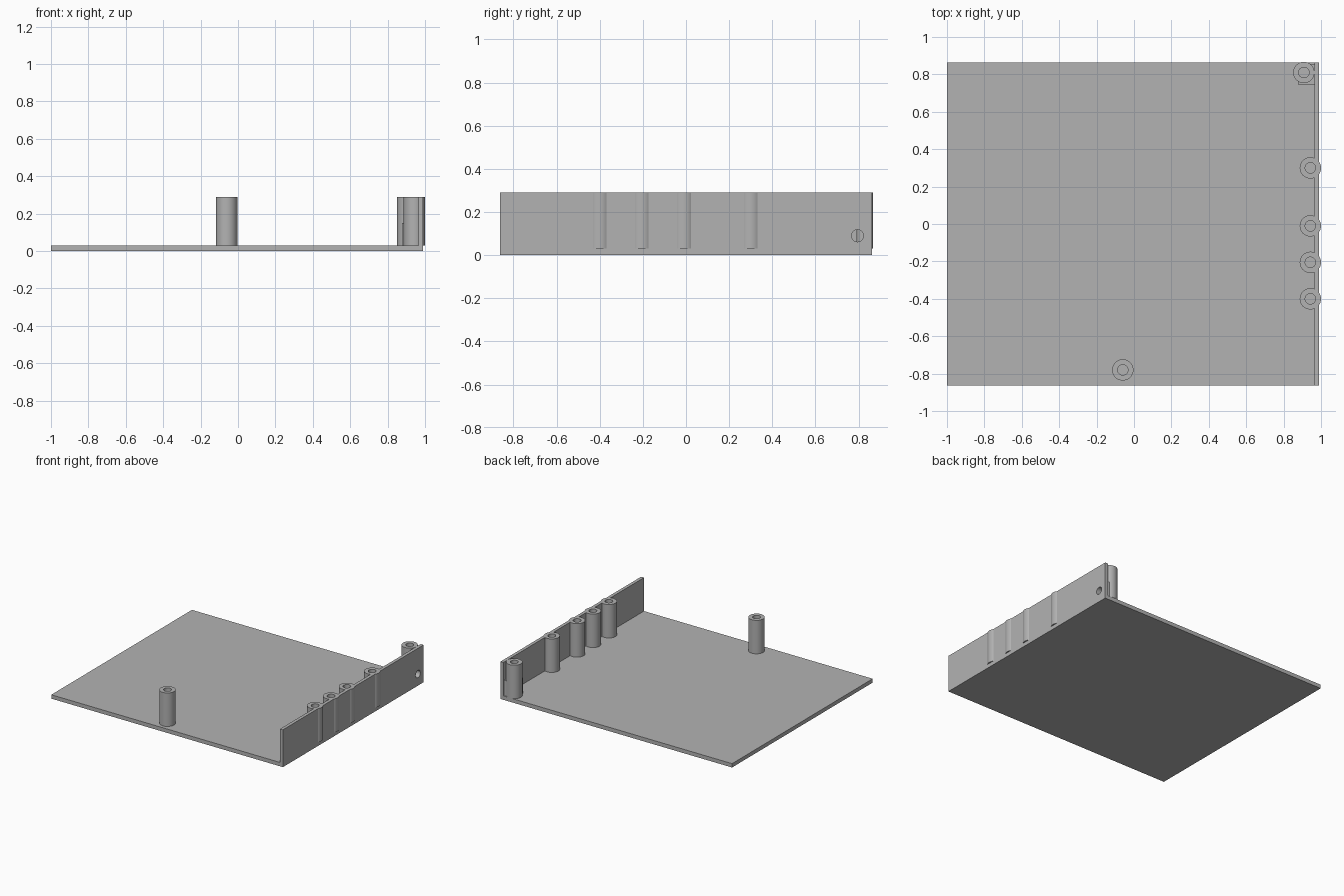
import bpy, bmesh
from mathutils import Matrix, Vector

default = bpy.data.objects.get("Cube")
if default:
    bpy.data.objects.remove(default)

FLOOR, TOP = 0.03, 0.29
POST_R, BORE_R = 0.057, 0.028
WALL_POSTS = [(0.943, y) for y in (0.30, -0.01, -0.205, -0.40)]
CORNER = (0.908, 0.81)
FREE = (-0.06, -0.78)

grey = bpy.data.materials.new("plain grey")
grey.use_nodes = True
colour = (0.45, 0.45, 0.45, 1)
grey.diffuse_color = colour
grey.node_tree.nodes["Principled BSDF"].inputs["Base Color"].default_value = colour


def finish(name, bm):
    bmesh.ops.recalc_face_normals(bm, faces=bm.faces)
    mesh = bpy.data.meshes.new(name)
    bm.to_mesh(mesh)
    bm.free()
    mesh.materials.append(grey)
    obj = bpy.data.objects.new(name, mesh)
    bpy.context.collection.objects.link(obj)
    return obj


def extrude(name, points, offset):
    bm = bmesh.new()
    face = bm.faces.new([bm.verts.new(p) for p in points])
    result = bmesh.ops.extrude_face_region(bm, geom=[face], use_keep_orig=True)
    verts = [v for v in result["geom"] if isinstance(v, bmesh.types.BMVert)]
    bmesh.ops.translate(bm, verts=verts, vec=offset)
    return finish(name, bm)


def cylinder(name, start, end, radius):
    start, end = Vector(start), Vector(end)
    axis = end - start
    turn = axis.to_track_quat("Z", "Y").to_matrix().to_4x4()
    bm = bmesh.new()
    bmesh.ops.create_cone(bm, cap_ends=True, segments=48, radius1=radius, radius2=radius,
                          depth=axis.length, matrix=Matrix.Translation((start + end) / 2) @ turn)
    return finish(name, bm)


def cut(obj, cutter):
    cutter.hide_render = True
    mod = obj.modifiers.new("bore", "BOOLEAN")
    mod.operation = "DIFFERENCE"
    mod.solver = "EXACT"
    mod.object = cutter
    bpy.context.view_layer.objects.active = obj
    bpy.ops.object.modifier_apply(modifier=mod.name)
    bpy.data.objects.remove(cutter)


def bore(obj, xy):
    cut(obj, cylinder("bore_cutter", (*xy, FLOOR), (*xy, TOP + 0.1), BORE_R))


def side_hole(obj):
    cut(obj, cylinder("hole_cutter", (0.93, 0.795, 0.09), (1.1, 0.795, 0.09), BORE_R))


# Base plate with the upright side wall, one L-shaped profile
profile = [(-1, 0), (0.99, 0), (0.99, TOP), (0.965, TOP), (0.965, FLOOR), (-1, FLOOR)]
tray = extrude("base_and_wall", [(x, -0.863, z) for x, z in profile], (0, 1.726, 0))
for xy in WALL_POSTS:
    bore(tray, xy)
side_hole(tray)

# Small block behind the side hole
x0, x1, y0, y1 = 0.878, 0.965, 0.745, 0.855
block = extrude("hole_block", [(x0, y0, FLOOR), (x1, y0, FLOOR), (x1, y1, FLOOR), (x0, y1, FLOOR)],
                (0, 0, 0.12))
bore(block, CORNER)
side_hole(block)

# Hollow screw posts
parts = [tray, block]
for i, xy in enumerate(WALL_POSTS + [CORNER, FREE], 1):
    post = cylinder(f"screw_post_{i}", (*xy, FLOOR), (*xy, TOP), POST_R)
    bore(post, xy)
    if xy == CORNER:
        side_hole(post)
    parts.append(post)

# Smooth the round surfaces, keep the edges sharp
bpy.ops.object.select_all(action="DESELECT")
for obj in parts:
    obj.select_set(True)
bpy.context.view_layer.objects.active = tray
bpy.ops.object.shade_smooth_by_angle()
